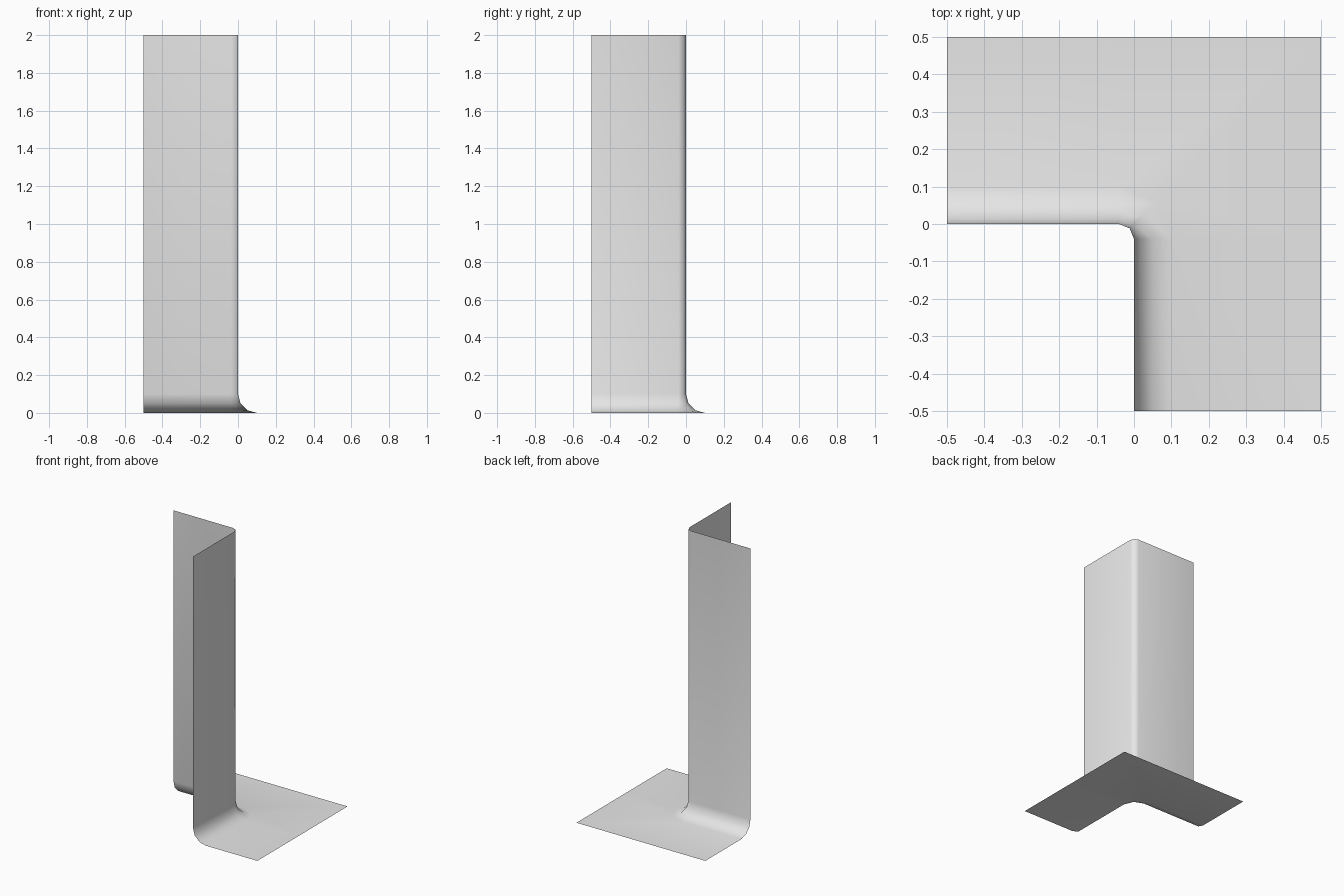
import bpy
import bmesh
from math import sin, cos, radians
from mathutils import Vector

cube = bpy.data.objects.get("Cube")
if cube:
    bpy.data.objects.remove(cube, do_unlink=True)

HALF, HEIGHT = 0.5, 2.0
CORNER_R, FILLET_R = 0.04, 0.1

grey = bpy.data.materials.new("plain_grey")
grey.use_nodes = True
grey.diffuse_color = (0.8, 0.8, 0.8, 1)
grey.node_tree.nodes["Principled BSDF"].inputs["Base Color"].default_value = (0.8, 0.8, 0.8, 1)

# Plan path of the wall: (position, outward normal, outer floor point)
path = [(Vector((-HALF, 0)), Vector((0, 1)), Vector((-HALF, HALF)))]
outer_corner = [(-CORNER_R, HALF), (HALF, HALF), (HALF, -CORNER_R)]
for angle, outer in zip((90, 45, 0), outer_corner):
    normal = Vector((cos(radians(angle)), sin(radians(angle))))
    centre = Vector((-CORNER_R, -CORNER_R))
    path.append((centre + normal * CORNER_R, normal, Vector(outer)))
path.append((Vector((0, -HALF)), Vector((1, 0)), Vector((HALF, -HALF))))

# Wall profile from the top down through the fillet: (outward offset, height)
profile = [(0, HEIGHT)]
for angle in (0, 30, 60, 90):
    a = radians(angle)
    profile.append((FILLET_R * (1 - cos(a)), FILLET_R * (1 - sin(a))))

# Sweep the profile along the path and finish each column at the floor edge
bm = bmesh.new()
columns = []
for pos, normal, outer in path:
    column = [bm.verts.new((*(pos + normal * d), z)) for d, z in profile]
    column.append(bm.verts.new((*outer, 0)))
    columns.append(column)
for a, b in zip(columns, columns[1:]):
    for j in range(len(a) - 1):
        face = bm.faces.new((a[j], b[j], b[j + 1], a[j + 1]))
        face.smooth = True

mesh = bpy.data.meshes.new("corner_wall_with_floor")
bm.to_mesh(mesh)
bm.free()
mesh.materials.append(grey)
obj = bpy.data.objects.new("corner_wall_with_floor", mesh)
bpy.context.collection.objects.link(obj)
